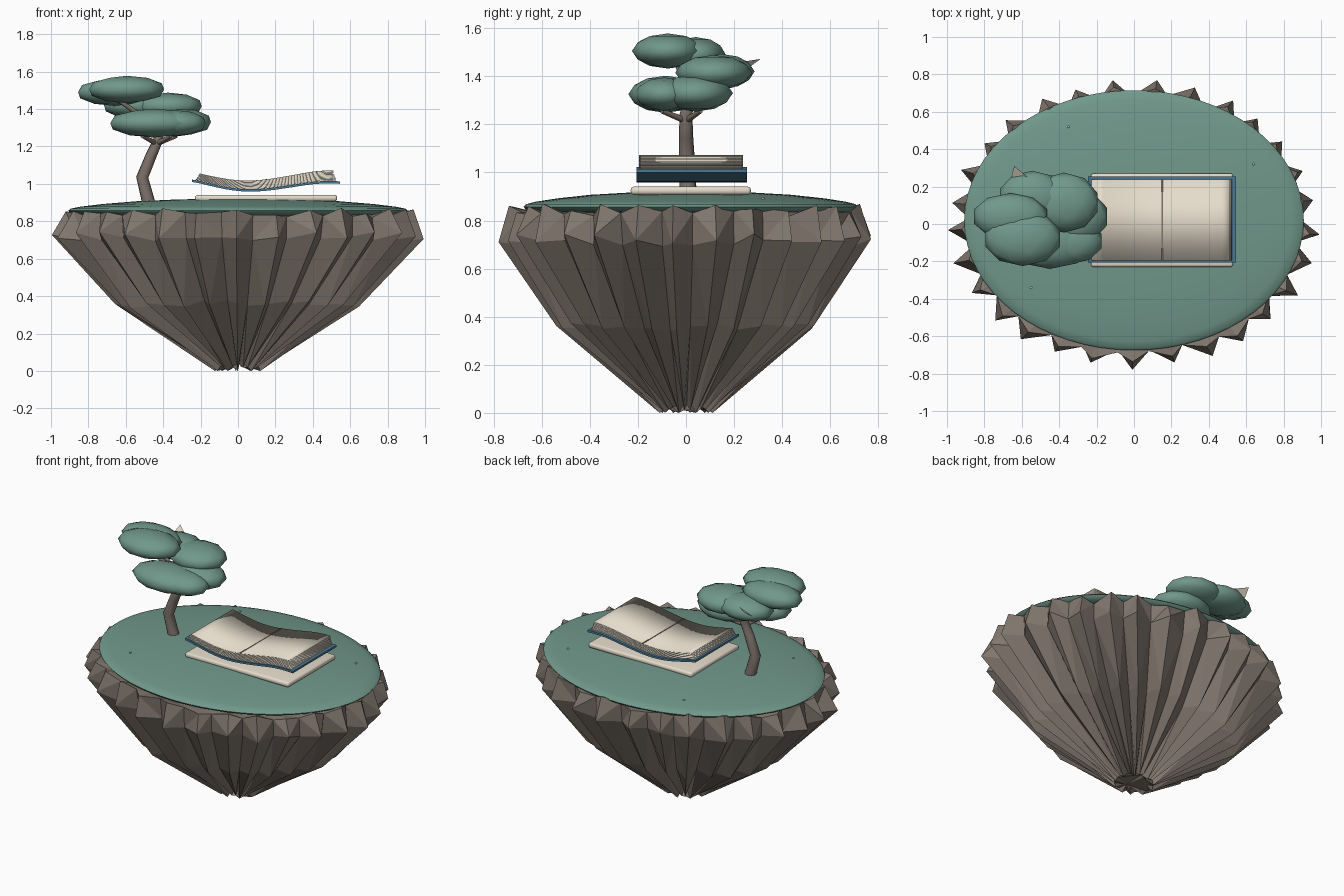
import bpy, bmesh, math, random
from mathutils import Vector

random.seed(7)
cube = bpy.data.objects.get("Cube")
if cube:
    bpy.data.objects.remove(cube, do_unlink=True)


def material(name, rgb):
    m = bpy.data.materials.new(name)
    m.use_nodes = True
    m.diffuse_color = (*rgb, 1)
    m.node_tree.nodes["Principled BSDF"].inputs["Base Color"].default_value = (*rgb, 1)
    return m


ROCK = material("rock brown", (0.22, 0.185, 0.155))
GREEN = material("leaf green", (0.165, 0.315, 0.26))
BARK = material("bark brown", (0.21, 0.17, 0.145))
CREAM = material("cream", (0.78, 0.71, 0.59))
BLUE = material("cover blue", (0.07, 0.19, 0.29))


def shade(ob, angle):
    bpy.ops.object.select_all(action='DESELECT')
    ob.select_set(True)
    bpy.context.view_layer.objects.active = ob
    bpy.ops.object.shade_smooth_by_angle(angle=math.radians(angle))


def finish(name, bm, mat, smooth=None):
    bmesh.ops.recalc_face_normals(bm, faces=bm.faces)
    mesh = bpy.data.meshes.new(name)
    bm.to_mesh(mesh)
    bm.free()
    ob = bpy.data.objects.new(name, mesh)
    bpy.context.collection.objects.link(ob)
    mesh.materials.append(mat)
    if smooth:
        shade(ob, smooth)


def loft(bm, rings):
    """Bridge closed rings of equal length and cap both ends."""
    loops = [[bm.verts.new(p) for p in ring] for ring in rings]
    n = len(loops[0])
    for a, b in zip(loops, loops[1:]):
        for i in range(n):
            j = (i + 1) % n
            bm.faces.new((a[i], a[j], b[j], b[i]))
    bm.faces.new(loops[0])
    bm.faces.new(loops[-1])


# Rock: star-shaped rings with crystal ridges and deep folds
SPIKES = 29
LAYERS = [  # ridge radius, fold radius, ridge z, fold z, depth ratio
    (0.82, 0.80, 0.835, 0.83, 0.78),
    (0.93, 0.88, 0.852, 0.832, 0.785),
    (0.99, 0.88, 0.725, 0.70, 0.78),
    (0.655, 0.555, 0.355, 0.36, 0.815),
    (0.125, 0.075, 0.01, 0.03, 0.88)]
count = SPIKES * 2
turn = [random.uniform(-0.025, 0.025) for _ in range(count)]
rings = []
for level, (ridge, fold, zr, zf, ratio) in enumerate(LAYERS):
    ring = []
    for i in range(count):
        a = -math.pi / 2 + math.tau * i / count + turn[i]
        r = (fold if i % 2 else ridge) * random.uniform(0.98, 1.015)
        z = (zf if i % 2 else zr) + random.uniform(-0.02, 0.02) * (level in (1, 2, 3))
        if level == 4:
            z = 0.0 if i % 6 == 0 else z + random.uniform(0, 0.015)
        x = max(-1, min(1, r * math.cos(a)))
        ring.append((x, r * ratio * math.sin(a), z))
    rings.append(ring)
bm = bmesh.new()
loft(bm, rings)
bmesh.ops.triangulate(bm, faces=bm.faces)
finish("island_rock", bm, ROCK)

# Grass: shallow dome with a rounded lip
PROFILE = [(0.75, 0.83), (0.95, 0.835), (0.99, 0.847), (1, 0.857), (0.985, 0.868),
           (0.93, 0.878), (0.8, 0.892), (0.6, 0.907), (0.35, 0.917), (0.1, 0.921)]
bm = bmesh.new()
loft(bm, [[(0.908 * r * math.cos(math.tau * i / 64),
            0.02 + 0.695 * r * math.sin(math.tau * i / 64), z) for i in range(64)]
          for r, z in PROFILE])
finish("grass_top", bm, GREEN, 50)


def ball(name, centre, size, mat, detail=2):
    bm = bmesh.new()
    bmesh.ops.create_icosphere(bm, subdivisions=detail, radius=1)
    for v in bm.verts:
        v.co = Vector(centre) + Vector(c * s for c, s in zip(v.co, size))
    finish(name, bm, mat, 60)


# Tiny blossoms on the grass
for i, p in enumerate([(-0.35, 0.52, 0.893), (0.64, 0.32, 0.892), (-0.55, -0.34, 0.896)]):
    ball(f"blossom_{i + 1}", p, (0.007, 0.007, 0.006), CREAM, 1)


# Tree trunk and branches
def tube(name, points, radii):
    curve = bpy.data.curves.new(name, 'CURVE')
    curve.dimensions = '3D'
    curve.bevel_depth = 1
    curve.bevel_resolution = 3
    curve.use_fill_caps = True
    line = curve.splines.new('POLY')
    line.points.add(len(points) - 1)
    for p, co, r in zip(line.points, points, radii):
        p.co = (*co, 1)
        p.radius = r
    ob = bpy.data.objects.new(name, curve)
    bpy.context.collection.objects.link(ob)
    curve.materials.append(BARK)
    bpy.ops.object.select_all(action='DESELECT')
    ob.select_set(True)
    bpy.context.view_layer.objects.active = ob
    bpy.ops.object.convert(target='MESH')
    shade(bpy.context.object, 60)


tube("trunk", [(-0.475, 0.01, 0.89), (-0.512, 0.005, 1.035), (-0.465, 0, 1.15),
               (-0.425, 0, 1.24), (-0.45, 0.02, 1.34)], [0.036, 0.033, 0.03, 0.027, 0.018])
for i, tip in enumerate([(-0.51, -0.1, 1.255), (-0.33, 0.06, 1.255), (-0.36, -0.1, 1.255)]):
    tube(f"low_branch_{i + 1}", [(-0.435, 0, 1.215), tip], [0.014, 0.01])
for i, tip in enumerate([(-0.66, -0.04, 1.46), (-0.68, 0.05, 1.46), (-0.5, 0.15, 1.4)]):
    tube(f"high_branch_{i + 1}", [(-0.45, 0.01, 1.32), tip], [0.016, 0.01])

# Foliage: overlapping flattened clumps in three tiers
CLUMPS = [((-0.595, -0.075, 1.505), (0.21, 0.15, 0.073)), ((-0.66, 0.04, 1.49), (0.205, 0.125, 0.073)),
          ((-0.545, 0.145, 1.42), (0.18, 0.14, 0.073)), ((-0.375, 0.115, 1.415), (0.19, 0.16, 0.073)),
          ((-0.45, -0.085, 1.325), (0.245, 0.155, 0.077)),
          ((-0.335, 0.04, 1.33), (0.2, 0.155, 0.077)),
          ((-0.34, -0.09, 1.325), (0.175, 0.125, 0.07))]
for i, (centre, size) in enumerate(CLUMPS):
    ball(f"foliage_{i + 1}", centre, size, GREEN)

# Paper triangle caught behind the foliage
bm = bmesh.new()
bm.faces.new([bm.verts.new(p) for p in [(-0.64, 0.31, 1.472), (-0.67, 0.2, 1.39),
                                        (-0.55, 0.235, 1.46)]])
finish("paper_triangle", bm, CREAM)

# Stone slab under the book
bm = bmesh.new()
bmesh.ops.create_cube(bm, size=1)
for v in bm.verts:
    v.co = (0.15 + v.co.x * 0.76, 0.02 + v.co.y * 0.5, 0.924 + v.co.z * 0.034)
bmesh.ops.bevel(bm, geom=bm.edges[:], offset=0.014, segments=3, affect='EDGES', profile=0.5)
finish("slab", bm, CREAM, 40)

# Open book: every layer follows the same sagging curve
SAG = [(-0.245, 1.013), (-0.12, 0.982), (-0.03, 0.964), (0.06, 0.957), (0.15, 0.962),
       (0.28, 0.98), (0.39, 0.998), (0.47, 1.004), (0.545, 1.0)]


def sag(x):
    for (xa, za), (xb, zb) in zip(SAG, SAG[1:]):
        if x <= xb:
            return za + (zb - za) * (x - xa) / (xb - xa)
    return SAG[-1][1]


def stack(x, fraction):
    """Height of the page stack above the sag curve."""
    return 0.014 + fraction * (0.036 + 0.017 * (x + 0.2) / 0.7)


def layer(name, xs, ys, bottom, top, mat, smooth, steps=18):
    """Curved sheet between two height functions above the sag curve."""
    rings = []
    for i in range(steps + 1):
        x = xs[0] + (xs[1] - xs[0]) * i / steps
        z = sum(sag(max(-0.245, min(0.545, x + d))) for d in (-0.04, -0.02, 0, 0.02, 0.04)) / 5
        rings.append([(x, ys[0], z + bottom(x)), (x, ys[1], z + bottom(x)),
                      (x, ys[1], z + top(x)), (x, ys[0], z + top(x))])
    bm = bmesh.new()
    loft(bm, rings)
    finish(name, bm, mat, smooth)


layer("book_cover", (-0.245, 0.545), (-0.205, 0.253), lambda x: 0, lambda x: 0.013, BLUE, 30)
SHEETS = 10
for i in range(SHEETS):
    f = i / (SHEETS - 1)
    layer(f"page_{i + 1}", (-0.227 + 0.022 * f, 0.525 - 0.015 * f), (-0.195, 0.237),
          lambda x: stack(x, f), lambda x: stack(x, f) + 0.0028, CREAM, 180)
layer("page_filler", (-0.2, 0.505), (-0.19, 0.232), lambda x: 0.014,
      lambda x: stack(x, 1), CREAM, 30)
layer("page_groove", (0.148, 0.154), (-0.196, 0.238), lambda x: stack(x, 1),
      lambda x: stack(x, 1) + 0.005, BARK, 30, 2)
